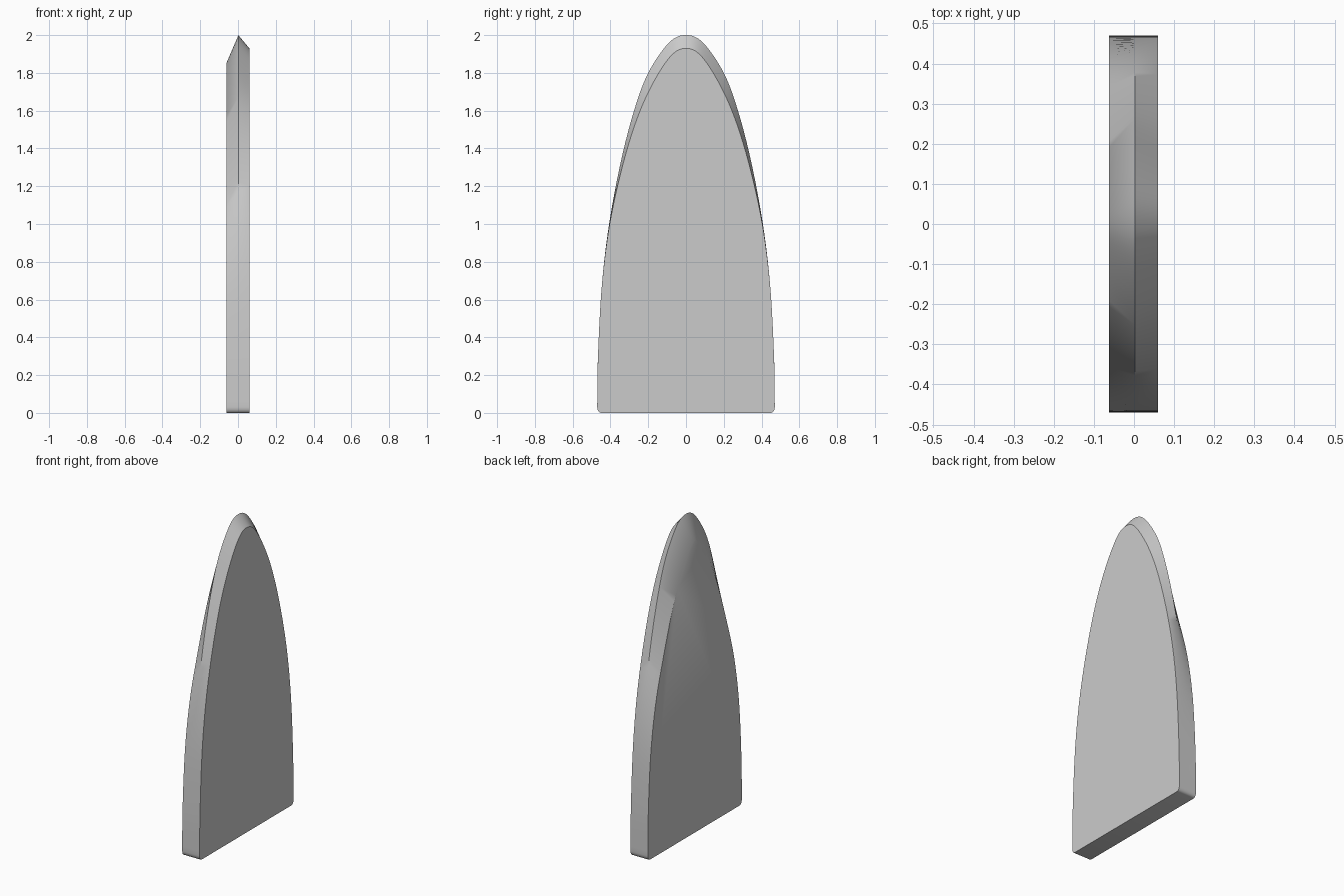
import bpy, bmesh, math
from mathutils import Vector

if "Cube" in bpy.data.objects:
    bpy.data.objects.remove(bpy.data.objects["Cube"], do_unlink=True)

# Half outlines as (y, z), from the tip down to the base
RIDGE = [(0, 2), (.09, 1.96), (.2, 1.8), (.275, 1.6), (.345, 1.33),
         (.407, 1), (.445, .68), (.466, .3), (.47, .03)]
RIGHT = [(0, 1.93), (.08, 1.89), (.178, 1.74), (.262, 1.55), (.338, 1.3),
         (.404, 1), (.445, .68), (.466, .3), (.47, .03)]
LEFT = [(0, 1.85), (.055, 1.81), (.13, 1.7), (.222, 1.5), (.315, 1.23),
        (.393, .96), (.442, .66), (.466, .3), (.47, .03)]
STEPS = 6


def half_outline(points):
    """Smooth curve through the points, with a rounded base corner."""
    pts = [Vector(p) for p in points]
    pts = [Vector((-pts[1].x, pts[1].y))] + pts + [pts[-1]]
    curve = []
    for a, b, c, d in zip(pts, pts[1:], pts[2:], pts[3:]):
        for i in range(STEPS):
            t = i / STEPS
            curve.append(b + (c - a) * t / 2
                         + (2 * a - 5 * b + 4 * c - d) * t ** 2 / 2
                         + (3 * b - a - 3 * c + d) * t ** 3 / 2)
    for i in range(5):
        ang = math.radians(22.5 * i)
        curve.append(Vector((.45 + .02 * math.cos(ang), .03 - .03 * math.sin(ang))))
    return curve


def ring(bm, x, points):
    half = half_outline(points)
    mirrored = [Vector((-p.x, p.y)) for p in half[:0:-1]]
    return [bm.verts.new((x, p.x, p.y)) for p in half + mirrored]


# Flat-sided blade with a bevelled edge rising to a central ridge
bm = bmesh.new()
rings = [ring(bm, -.062, LEFT), ring(bm, .002, RIDGE), ring(bm, .06, RIGHT)]
count = len(rings[0])
for a, b in zip(rings, rings[1:]):
    for i in range(count):
        j = (i + 1) % count
        bm.faces.new((a[i], a[j], b[j], b[i]))
bm.faces.new(rings[0])
bm.faces.new(rings[-1])
bmesh.ops.recalc_face_normals(bm, faces=bm.faces)

mesh = bpy.data.meshes.new("blade")
bm.to_mesh(mesh)
bm.free()
blade = bpy.data.objects.new("blade", mesh)
bpy.context.collection.objects.link(blade)

# Plain grey finish
grey = bpy.data.materials.new("plain grey")
grey.use_nodes = True
colour = (.6, .6, .6, 1)
grey.diffuse_color = colour
grey.node_tree.nodes["Principled BSDF"].inputs["Base Color"].default_value = colour
mesh.materials.append(grey)

bpy.ops.object.select_all(action='DESELECT')
blade.select_set(True)
bpy.context.view_layer.objects.active = blade
bpy.ops.object.shade_smooth_by_angle(angle=math.radians(35))
